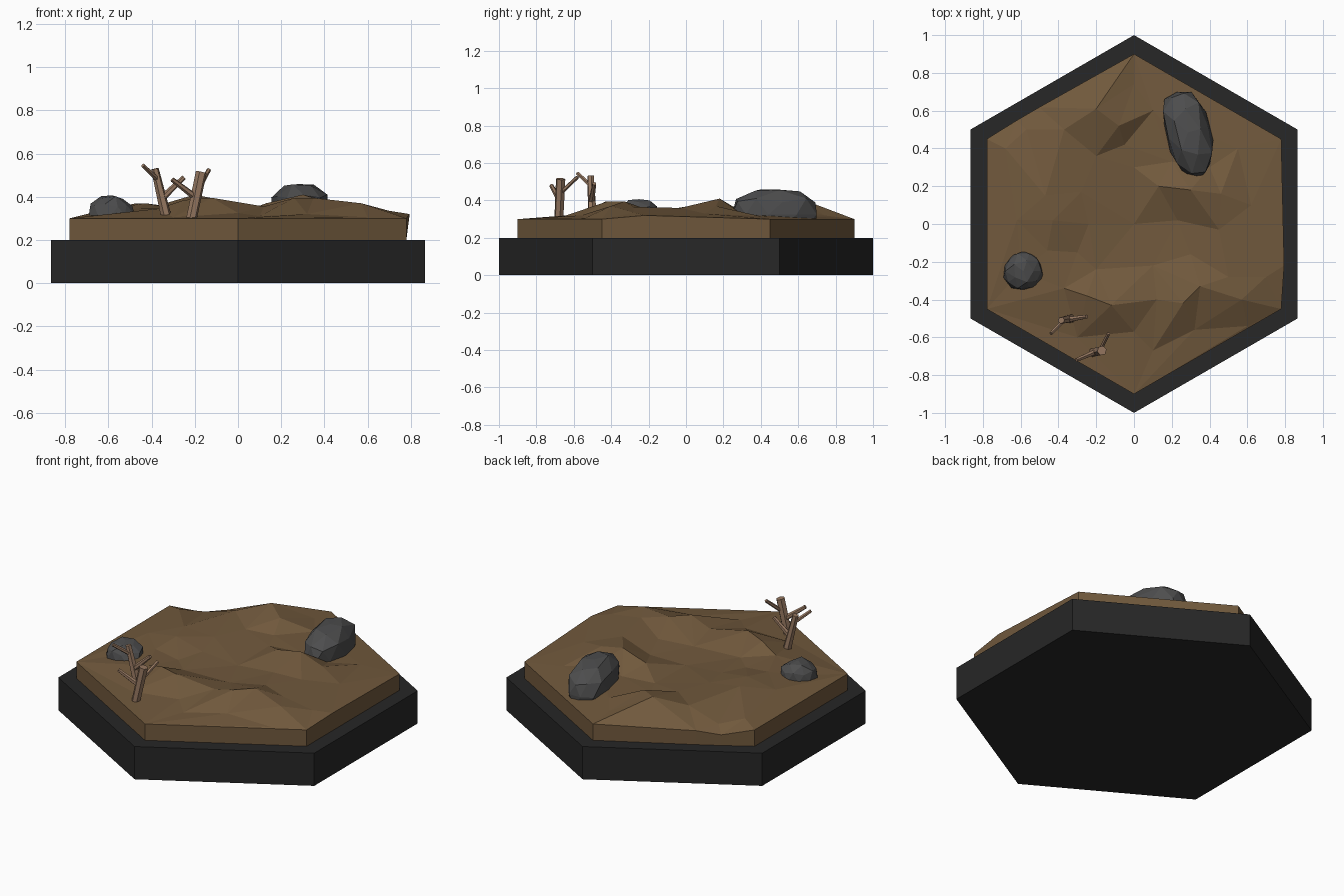
import bpy, bmesh, random
from math import sin, cos, radians
from mathutils import Vector, Matrix
from mathutils.geometry import delaunay_2d_cdt

if "Cube" in bpy.data.objects:
    bpy.data.objects.remove(bpy.data.objects["Cube"])

random.seed(4)


def material(name, rgb):
    m = bpy.data.materials.new(name)
    m.diffuse_color = (*rgb, 1)
    m.use_nodes = True
    m.node_tree.nodes["Principled BSDF"].inputs["Base Color"].default_value = m.diffuse_color
    return m


DARK = material("dark_plinth", (0.02, 0.02, 0.02))
EARTH = material("earth", (0.165, 0.1, 0.046))
STONE = material("stone", (0.075, 0.075, 0.076))
WOOD = material("wood", (0.31, 0.19, 0.12))


def finish(bm, name, mat):
    bmesh.ops.recalc_face_normals(bm, faces=bm.faces)
    me = bpy.data.meshes.new(name)
    bm.to_mesh(me)
    bm.free()
    me.materials.append(mat)
    ob = bpy.data.objects.new(name, me)
    bpy.context.collection.objects.link(ob)
    return ob


def hexagon(r):
    return [Vector((r * cos(radians(30 + 60 * i)), r * sin(radians(30 + 60 * i)))) for i in range(6)]


# hexagonal plinth
bm = bmesh.new()
bmesh.ops.create_cone(bm, cap_ends=True, segments=6, radius1=1, radius2=1, depth=0.2,
                      matrix=Matrix.Translation((0, 0, 0.1)))
corner = max(bm.verts, key=lambda v: v.co.y).co
if abs(corner.x) > 0.01:  # put corners on the y axis
    bmesh.ops.rotate(bm, verts=bm.verts, matrix=Matrix.Rotation(radians(30), 3, 'Z'))
finish(bm, "hex_plinth", DARK)

# faceted ground: hills given by a few height points, triangulated inside the hexagon
hills = [
    (0, 0, .315), (.13, .2, .37), (.3, .18, .41), (.23, .02, .325), (.46, .16, .37), (.45, -.03, .36),
    (.62, .1, .33), (.1, -.22, .32), (.3, -.16, .335), (.35, -.33, .395), (.5, -.28, .365),
    (.57, -.4, .37), (.26, -.42, .395), (.12, -.4, .355), (0, -.57, .325), (.1, -.67, .31),
    (.32, -.56, .32), (-.12, -.43, .395), (-.25, -.38, .385), (-.2, -.24, .325), (-.37, -.34, .345),
    (-.3, -.15, .325), (-.24, 0, .335), (-.46, -.14, .345), (-.43, .02, .37), (-.28, .17, .35),
    (-.47, .15, .37), (-.62, .02, .34), (-.57, .5, .30), (-.68, .4, .325), (-.37, .5, .36),
    (-.2, .61, .41), (-.08, .52, .385), (0, .3, .32), (-.05, .42, .325), (-.2, .36, .345),
    (.1, .6, .32), (0, .74, .32), (.55, .4, .315), (-.3, -.6, .305), (-.6, -.25, .32), (.7, -.28, .335),
    (.2, .33, .32), (.4, .3, .325), (.6, -.54, .305),
]
rim_points = [(.795, -.22, .32), (-.502, .618, .285), (-.622, .548, .265)]
pts = [Vector((*p, .3)) for p in hexagon(.9)] + [Vector(h) for h in rim_points + hills]
co, _, tris, orig, _, _ = delaunay_2d_cdt([p.xy for p in pts], [], [], 0, 1e-5)
bm = bmesh.new()
vs = [bm.verts.new((c.x, c.y, pts[o[0]].z)) for c, o in zip(co, orig)]
for t in tris:
    bm.faces.new([vs[i] for i in t])
rim = [e for e in bm.edges if e.is_boundary]
ext = bmesh.ops.extrude_edge_only(bm, edges=rim)["geom"]
for v in ext:
    if isinstance(v, bmesh.types.BMVert):
        v.co.z = .2
        v.co.x = min(v.co.x, .7794)
bmesh.ops.holes_fill(bm, edges=[e for e in bm.edges if e.is_boundary], sides=0)
finish(bm, "earth_ground", EARTH)


# rocks: boxy, roughened spheres
def rock(name, loc, size, turn, power, rough):
    bm = bmesh.new()
    bmesh.ops.create_icosphere(bm, subdivisions=2, radius=1)
    for v in bm.verts:
        v.co /= sum(abs(c) ** power for c in v.co) ** (1 / power)
        v.co *= 1 + random.uniform(-rough, rough)
        v.co.z = max(min(v.co.z, 1), -.5)
    m = Matrix.Translation(loc) @ Matrix.Rotation(radians(turn), 4, 'Z') @ Matrix.Diagonal((*size, 1))
    bm.transform(m)
    finish(bm, name, STONE)


rock("large_rock", (.285, .485, .325), (.118, .235, .138), 15, 2.5, .07)
rock("small_rock", (-.585, -.25, .315), (.106, .106, .094), 0, 2.1, .08)


# dead twigs: tapered six-sided sticks
def twig(name, sticks):
    bm = bmesh.new()
    for a, b, r1, r2 in sticks:
        a, b = Vector(a), Vector(b)
        d = b - a
        m = Matrix.Translation((a + b) / 2) @ d.to_track_quat('Z', 'Y').to_matrix().to_4x4()
        bmesh.ops.create_cone(bm, cap_ends=True, segments=6, radius1=r1, radius2=r2,
                              depth=d.length, matrix=m)
    finish(bm, name, WOOD)


twig("left_twig", [
    ((-.33, -.5, .3), (-.385, -.51, .53), .025, .018),
    ((-.372, -.51, .48), (-.44, -.58, .545), .012, .01),
    ((-.345, -.505, .4), (-.25, -.49, .49), .016, .011),
])
twig("right_twig", [
    ((-.215, -.68, .3), (-.17, -.67, .515), .025, .026),
    ((-.18, -.67, .44), (-.135, -.58, .525), .012, .01),
    ((-.2, -.675, .4), (-.305, -.72, .48), .016, .011),
])
